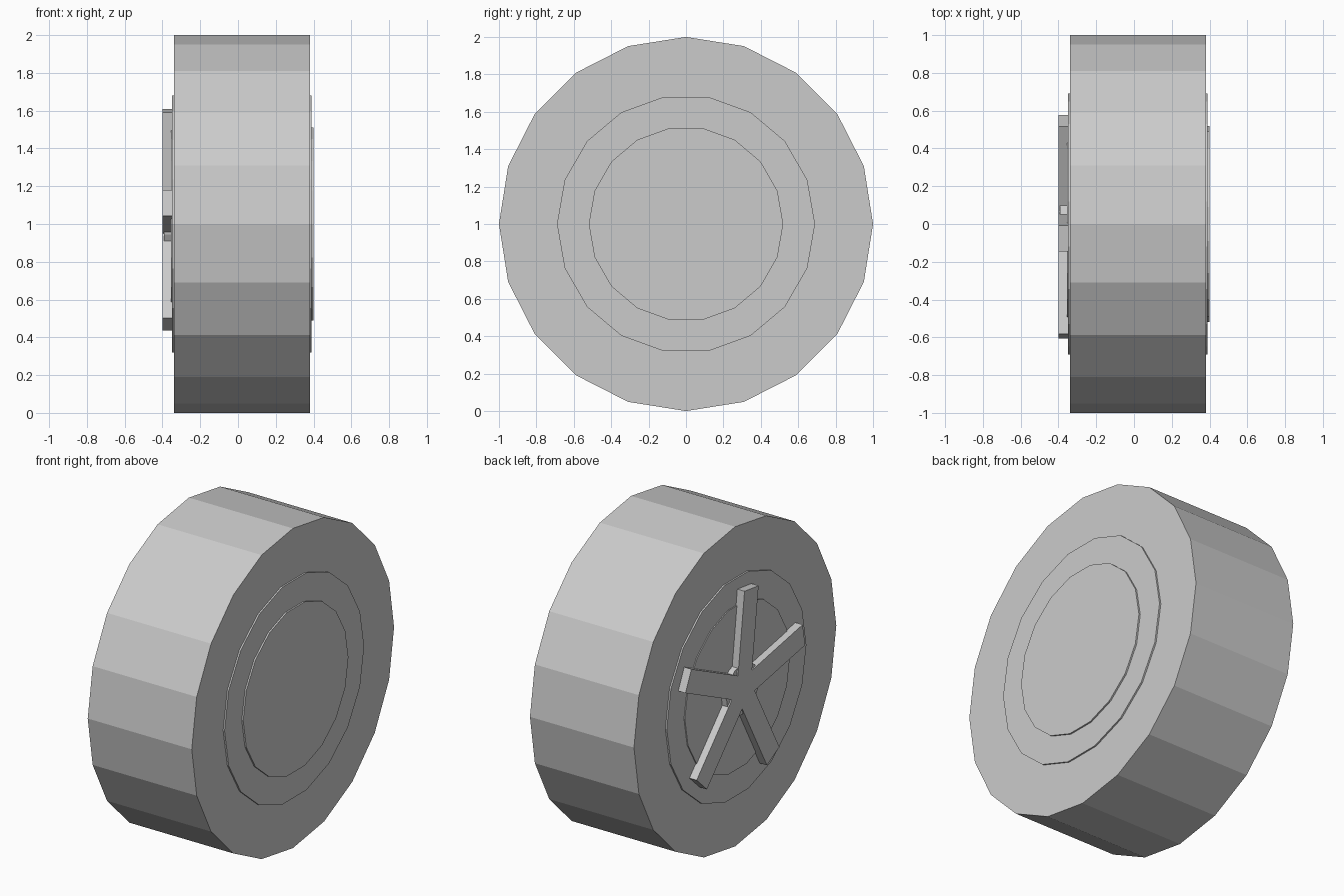
import bpy, bmesh
from math import sin, cos, radians, pi

if "Cube" in bpy.data.objects:
    bpy.data.objects.remove(bpy.data.objects["Cube"])


def prism(name, outline, x0, x1):
    """Extrude a (y, z) outline, centred on the axle, from x0 to x1."""
    bm = bmesh.new()
    base = bm.faces.new([bm.verts.new((x0, y, z + 1.0)) for y, z in outline])
    ext = bmesh.ops.extrude_face_region(bm, geom=[base])
    moved = [g for g in ext["geom"] if isinstance(g, bmesh.types.BMVert)]
    bmesh.ops.translate(bm, verts=moved, vec=(x1 - x0, 0, 0))
    bmesh.ops.recalc_face_normals(bm, faces=bm.faces)
    mesh = bpy.data.meshes.new(name)
    bm.to_mesh(mesh)
    bm.free()
    obj = bpy.data.objects.new(name, mesh)
    bpy.context.collection.objects.link(obj)
    return obj


def ring(radius, sides):
    return [(radius * cos(2 * pi * i / sides), radius * sin(2 * pi * i / sides))
            for i in range(sides)]


# Tyre and the stepped discs that show on both sides
prism("tyre", ring(1.0, 20), -0.34, 0.38)
prism("rim_disc", ring(0.69, 18), -0.35, 0.39)
prism("inner_disc", ring(0.52, 18), -0.356, 0.40)

# Hub sitting just behind the spoke faces
prism("hub", ring(0.16, 18), -0.392, -0.34)

# Five straight spokes joined as one star
LENGTH, HALF_WIDTH, START = 0.605, 0.07, 25.3
star = []
for i in range(5):
    a = radians(START + 72 * i)
    for side in (-1, 1):
        star.append((LENGTH * cos(a) - side * HALF_WIDTH * sin(a),
                     LENGTH * sin(a) + side * HALF_WIDTH * cos(a)))
    notch = HALF_WIDTH / sin(radians(36))
    b = a + radians(36)
    star.append((notch * cos(b), notch * sin(b)))
prism("spokes", star, -0.40, -0.345)
